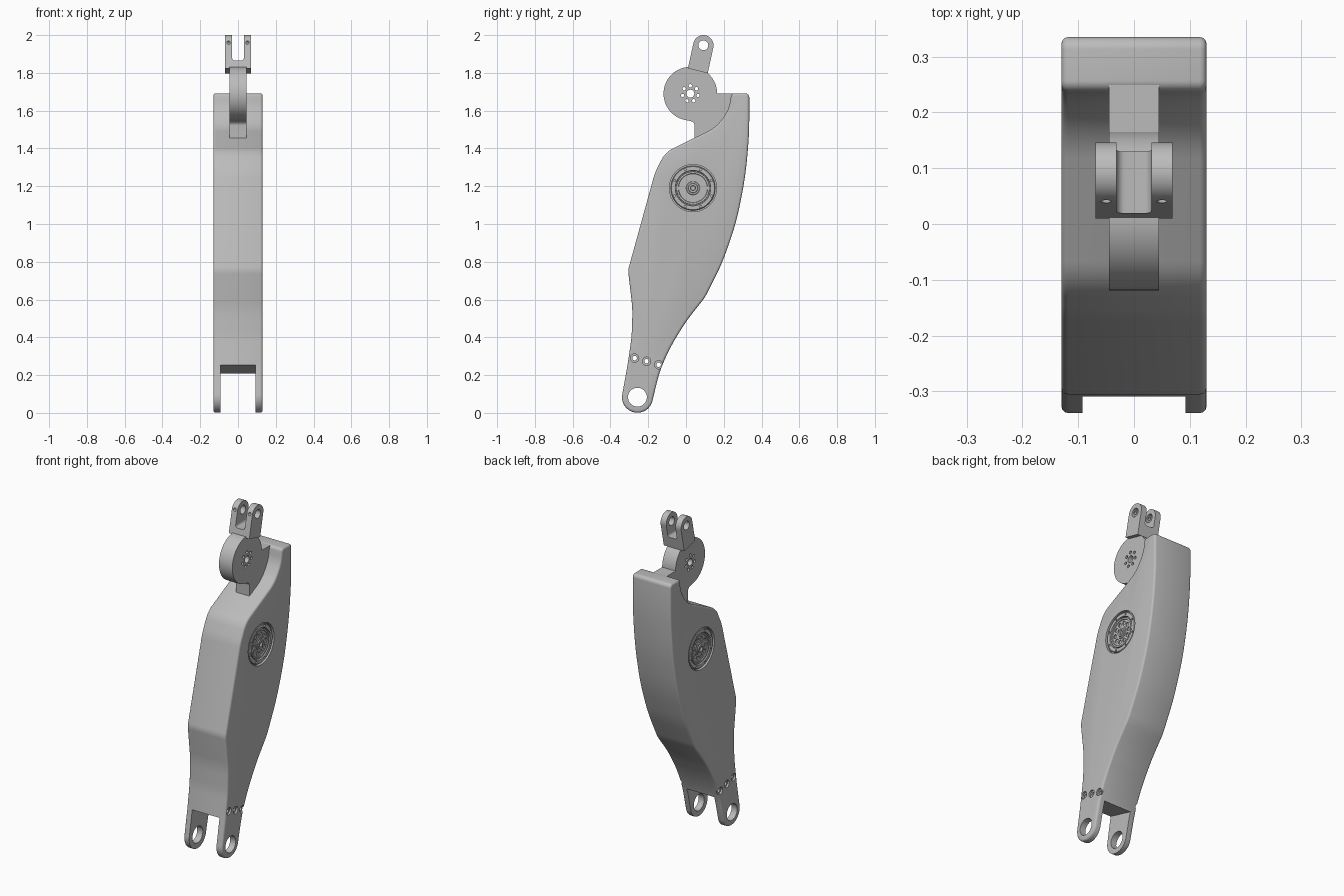
import bpy, bmesh, math
from mathutils import Vector, Matrix

cube = bpy.data.objects.get("Cube")
if cube:
    bpy.data.objects.remove(cube, do_unlink=True)

metal = bpy.data.materials.new("satin grey metal")
metal.use_nodes = True
GREY = (0.5, 0.5, 0.5, 1)
metal.diffuse_color = GREY
metal.node_tree.nodes["Principled BSDF"].inputs["Base Color"].default_value = GREY


def arc(y, z, r, a0, a1, n):
    """Sharp outline points along a circle, angles in degrees."""
    angles = [math.radians(a0 + (a1 - a0) * i / n) for i in range(n + 1)]
    return [(y + r * math.cos(a), z + r * math.sin(a), 0) for a in angles]


def fillet(points, n=8):
    """Round every (y, z, radius) corner of a closed outline."""
    out = []
    for i, (y, z, r) in enumerate(points):
        p = Vector((y, z))
        a = Vector(points[i - 1][:2]) - p
        b = Vector(points[(i + 1) % len(points)][:2]) - p
        if r == 0:
            out.append(p)
            continue
        half = a.angle(b) / 2
        t = min(r / math.tan(half), 0.48 * a.length, 0.48 * b.length)
        start, end = p + a.normalized() * t, p + b.normalized() * t
        centre = p + (a.normalized() + b.normalized()).normalized() * (t / math.cos(half))
        turn = (start - centre).angle_signed(end - centre)
        for k in range(n + 1):
            out.append(centre + Matrix.Rotation(-turn * k / n, 2) @ (start - centre))
    return out


def finish(name, bm):
    bmesh.ops.recalc_face_normals(bm, faces=bm.faces)
    mesh = bpy.data.meshes.new(name)
    bm.to_mesh(mesh)
    bm.free()
    mesh.materials.append(metal)
    obj = bpy.data.objects.new(name, mesh)
    bpy.context.collection.objects.link(obj)
    return obj


def activate(obj):
    bpy.ops.object.select_all(action='DESELECT')
    obj.select_set(True)
    bpy.context.view_layer.objects.active = obj


def slab(name, outline, half):
    """Extrude a side outline to both sides of the centre plane."""
    bm = bmesh.new()
    face = bm.faces.new([bm.verts.new((-half, p[0], p[1])) for p in outline])
    top = bmesh.ops.extrude_face_region(bm, geom=[face])["geom"]
    bmesh.ops.translate(bm, vec=(2 * half, 0, 0),
                        verts=[v for v in top if isinstance(v, bmesh.types.BMVert)])
    return finish(name, bm)


def pins(holes, x0, x1, both=False):
    """Cylinders along x at each (y, z, radius)."""
    bm = bmesh.new()
    for side in ((1, -1) if both else (1,)):
        for y, z, r in holes:
            m = Matrix.Translation((side * (x0 + x1) / 2, y, z)) @ Matrix.Rotation(math.pi / 2, 4, 'Y')
            bmesh.ops.create_cone(bm, cap_ends=True, segments=32 if r > 0.015 else 16,
                                  radius1=r, radius2=r, depth=x1 - x0, matrix=m)
    return finish("cutter", bm)


def apply(obj, mod):
    activate(obj)
    bpy.ops.object.modifier_apply(modifier=mod.name)


def cut(obj, cutter):
    mod = obj.modifiers.new("cut", 'BOOLEAN')
    mod.operation, mod.solver, mod.object = 'DIFFERENCE', 'EXACT', cutter
    apply(obj, mod)
    bpy.data.objects.remove(cutter, do_unlink=True)


def bevel(obj, width):
    mod = obj.modifiers.new("round", 'BEVEL')
    mod.width, mod.segments, mod.limit_method = width, 3, 'ANGLE'
    mod.angle_limit = math.radians(50)
    apply(obj, mod)


def smooth(obj):
    activate(obj)
    bpy.ops.object.shade_smooth_by_angle(angle=math.radians(32))


def ring(y, z, radius, hole, n, turn=0):
    return [(y + radius * math.cos(a), z + radius * math.sin(a), hole)
            for a in (math.tau * i / n + turn for i in range(n))]


# Main housing, one rounded slab
LUG = (-0.257, 0.083)
HUB = (0.037, 1.19)
outline = arc(*LUG, 0.082, 168, 342, 24) + [
    (-0.14, 0.22, 1), (-0.085, 0.345, 1), (0.0, 0.485, 1), (0.1, 0.61, .3),
    (0.19, 0.79, 1), (0.265, 1.0, 2), (0.315, 1.25, 2), (0.335, 1.48, 2),
    (0.335, 1.692, 0.022), (0.24, 1.692, 0.02), (0.228, 1.61, 0.3),
    (0.165, 1.515, 0.2), (-0.11, 1.38, 0.14), (-0.165, 1.27, 0.3),
    (-0.307, 0.755, 0.1), (-0.283, 0.55, 0.6), (-0.288, 0.4, 0.6), (-0.31, 0.25, 0.6)]
housing = slab("housing", fillet(outline), 0.13)
bevel(housing, 0.012)

# Fork slot with a sloping roof, lug eyes, bolt holes and hub pockets
cut(housing, slab("cutter", [(-0.5, 0.305), (-0.5, -0.1), (0.1, -0.1), (0.1, 0.145)], 0.092))
bolts = [(-0.272, 0.29), (-0.209, 0.273), (-0.145, 0.255)]
cut(housing, pins([(*LUG, 0.05)], -0.2, 0.2))
cut(housing, pins([(y, z, 0.022) for y, z in bolts], 0.118, 0.15, True))
cut(housing, pins([(y, z, 0.012) for y, z in bolts], -0.2, 0.2))
cut(housing, pins([(*HUB, 0.125)], 0.112, 0.15, True))
smooth(housing)

# Stepped bearing hub, turned around x and seen on both sides
half = [(0, 0.118), (0.012, 0.118), (0.014, 0.128), (0.024, 0.128), (0.026, 0.122),
        (0.034, 0.122), (0.036, 0.118), (0.076, 0.118), (0.078, 0.123), (0.087, 0.123),
        (0.088, 0.115), (0.092, 0.115), (0.094, 0.126), (0.114, 0.126), (0.118, 0.122), (0.118, 0.1)]
bm = bmesh.new()
profile = half + [(r, -x) for r, x in reversed(half)]
verts = [bm.verts.new((x, HUB[0] + r, HUB[1])) for r, x in profile]
edges = [bm.edges.new(pair) for pair in zip(verts, verts[1:])]
bmesh.ops.spin(bm, geom=verts + edges, cent=(0, *HUB), axis=(1, 0, 0), angle=math.tau, steps=48)
bmesh.ops.remove_doubles(bm, verts=bm.verts, dist=0.0005)
hub = finish("bearing_hub", bm)
cut(hub, pins(ring(*HUB, 0.056, 0.012, 10), 0.106, 0.15, True))
cut(hub, pins(ring(*HUB, 0.106, 0.006, 8, math.pi / 8), 0.117, 0.15, True))
smooth(hub)

# Round upper plate with its web running into the housing
DISC = (0.023, 1.69)
web = arc(*DISC, 0.142, 0, 262, 48) + [
    (0.046, 1.54, 0.025), (0.046, 1.42, 0), (0.2, 1.42, 0), (0.29, 1.6, 0), (0.29, 1.69, 0)]
plate = slab("upper_plate", fillet(web), 0.045)
cut(plate, pins([(*DISC, 0.021)] + ring(*DISC, 0.042, 0.009, 7, math.pi / 2), -0.2, 0.2))
smooth(plate)

# Clevis on top of the plate
EYE = (0.092, 1.946)
clevis = slab("clevis", fillet(arc(*EYE, 0.054, -14, 166, 20) + [(0.01, 1.824, 0), (0.115, 1.798, 0)]), 0.069)
slot = fillet([(-0.031, 1.865, 0.015), (0.031, 1.865, 0.015), (0.031, 2.1, 0), (-0.031, 2.1, 0)])
slot_cutter = slab("cutter", slot, 0.3)
slot_cutter.data.transform(Matrix.Rotation(math.pi / 2, 4, 'Z'))
cut(clevis, slot_cutter)
cut(clevis, pins([(*EYE, 0.026)], -0.2, 0.2))

# Small set-screw holes in the front of the clevis arms
screws = pins([(0.05, 1.96, 0.009), (-0.05, 1.96, 0.009)], -0.08, 0)
screws.data.transform(Matrix.Rotation(math.pi / 2, 4, 'Z') @ Matrix.Scale(-1, 4, (0, 1, 0)))
screws.data.flip_normals()
screws.location.y = 0.09
cut(clevis, screws)
smooth(clevis)
